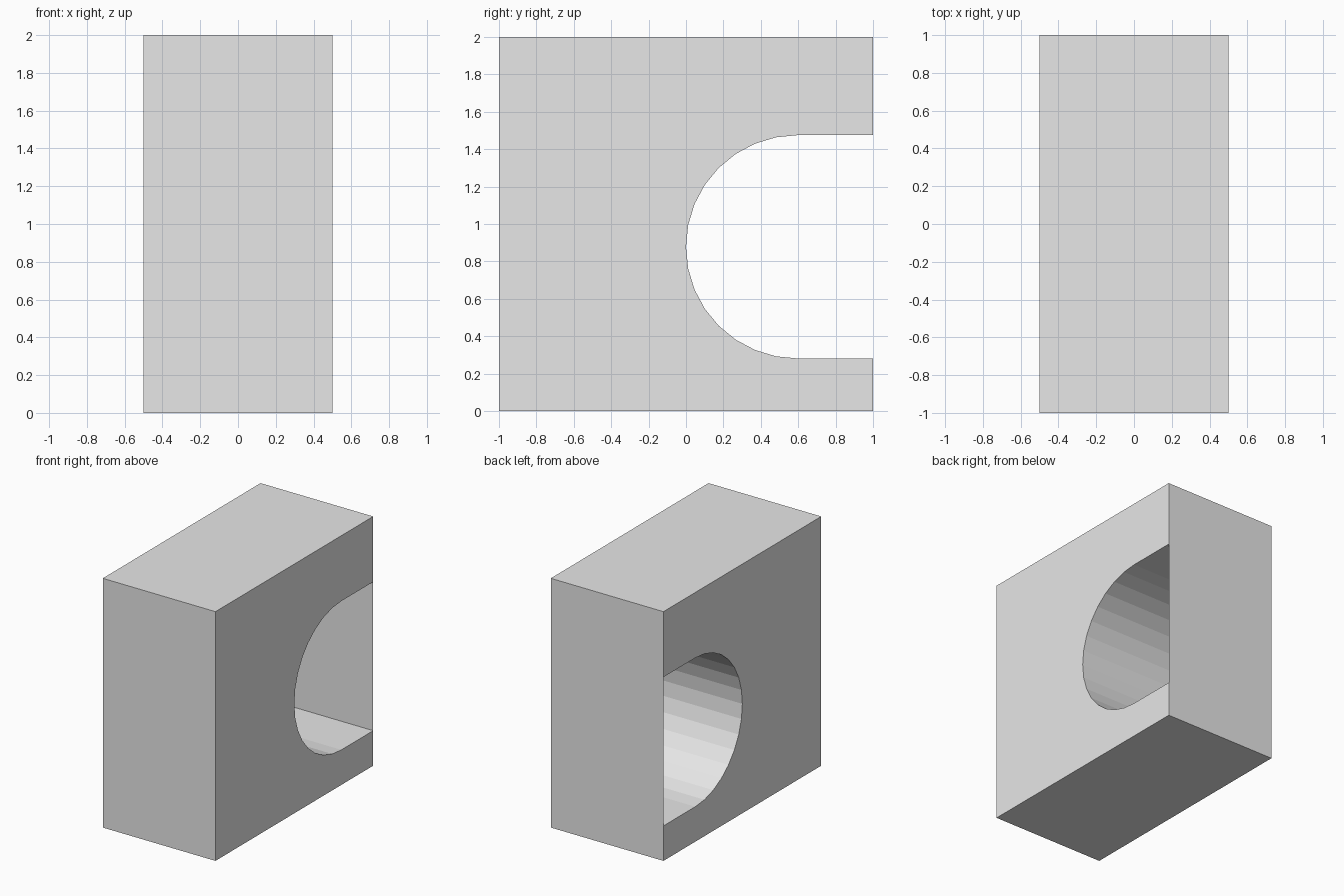
import bpy
import bmesh
from math import cos, sin, pi

if "Cube" in bpy.data.objects:
    bpy.data.objects.remove(bpy.data.objects["Cube"], do_unlink=True)

# Material
grey = bpy.data.materials.new("plain grey")
grey.use_nodes = True
colour = (0.8, 0.8, 0.8, 1)
grey.diffuse_color = colour
grey.node_tree.nodes["Principled BSDF"].inputs["Base Color"].default_value = colour

HALF_X = 0.5
RADIUS = 0.597
CENTRE_Z = 0.878
STEPS = 16


def make_object(name, bm):
    mesh = bpy.data.meshes.new(name)
    bm.to_mesh(mesh)
    bm.free()
    mesh.materials.append(grey)
    obj = bpy.data.objects.new(name, mesh)
    bpy.context.collection.objects.link(obj)
    return obj


# Block: side profile with a round-ended slot, extruded across x
arc = [(RADIUS - RADIUS * sin(pi * i / STEPS), CENTRE_Z + RADIUS * cos(pi * i / STEPS))
       for i in range(STEPS + 1)]
slot = [(1, CENTRE_Z + RADIUS)] + arc + [(1, CENTRE_Z - RADIUS)]
profile = [(1, 0), (-1, 0), (-1, 2), (1, 2)] + slot

bm = bmesh.new()
side = bm.faces.new([bm.verts.new((-HALF_X, y, z)) for y, z in profile])
extruded = bmesh.ops.extrude_face_region(bm, geom=[side])
moved = [v for v in extruded["geom"] if isinstance(v, bmesh.types.BMVert)]
bmesh.ops.translate(bm, verts=moved, vec=(2 * HALF_X, 0, 0))
bmesh.ops.recalc_face_normals(bm, faces=bm.faces)
make_object("block", bm)

# Back sheet: closes the slot's open end flush with the back of the block
bm = bmesh.new()
low, high = CENTRE_Z - RADIUS, CENTRE_Z + RADIUS
corners = [(HALF_X, low), (-HALF_X, low), (-HALF_X, high), (HALF_X, high)]
bm.faces.new([bm.verts.new((x, 1, z)) for x, z in corners])
make_object("back_sheet", bm)
